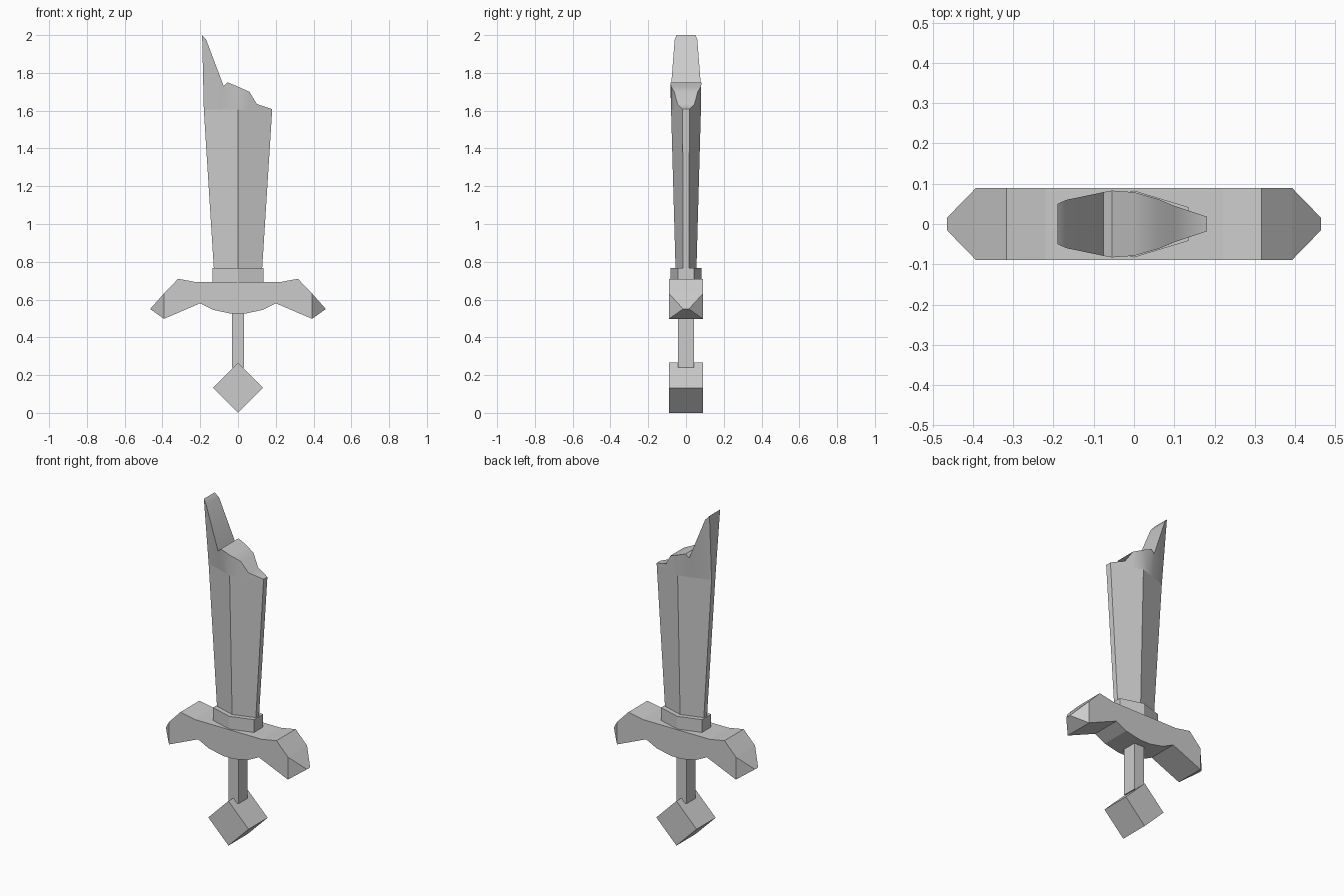
import bpy, bmesh, math

if "Cube" in bpy.data.objects:
    bpy.data.objects.remove(bpy.data.objects["Cube"])


def make(name, bm):
    bmesh.ops.remove_doubles(bm, verts=bm.verts, dist=1e-4)
    bmesh.ops.recalc_face_normals(bm, faces=bm.faces)
    me = bpy.data.meshes.new(name)
    bm.to_mesh(me)
    bm.free()
    ob = bpy.data.objects.new(name, me)
    bpy.context.collection.objects.link(ob)
    return ob


def loft(name, rings):
    """Skin a list of equal-length rings and cap both ends."""
    bm = bmesh.new()
    loops = [[bm.verts.new(p) for p in r] for r in rings]
    n = len(loops[0])
    for a, b in zip(loops, loops[1:]):
        for i in range(n):
            j = (i + 1) % n
            bm.faces.new((a[i], a[j], b[j], b[i]))
    bm.faces.new(loops[0])
    bm.faces.new(loops[-1])
    return make(name, bm)


def box(name, size, loc, tilt=0):
    bpy.ops.mesh.primitive_cube_add(size=1, location=loc, rotation=(0, tilt, 0))
    ob = bpy.context.object
    ob.name = name
    ob.scale = size
    return ob


def hexagon(x, edge, ridge, z):
    return [(x, -edge, z), (x, edge, z), (0, ridge, z),
            (-x, edge, z), (-x, -edge, z), (0, -ridge, z)]


# Pommel and grip
side = 0.2655 / math.sqrt(2)
box("pommel", (side, 0.18, side), (0, 0, 0.1328), math.pi / 4)
box("grip", (0.066, 0.086, 0.30), (0, 0, 0.39))

# Crossguard: mirrored profile extruded in y, with pointed ends
half = [(0.035, 0.525), (0.13, 0.545), (0.20, 0.58), (0.392, 0.498),
        (0.392, 0.632), (0.317, 0.71), (0.22, 0.692)]
profile = half + [(-x, z) for x, z in reversed(half)]
bm = bmesh.new()
front = [bm.verts.new((x, -0.09, z)) for x, z in profile]
back = [bm.verts.new((x, 0.09, z)) for x, z in profile]
bm.faces.new(front)
bm.faces.new(back)
n = len(profile)
ends = {3: 1, 9: -1}
for i in range(n):
    j = (i + 1) % n
    if i in ends:
        a, b = [bm.verts.new((ends[i] * 0.465, y, 0.55)) for y in (-0.015, 0.015)]
        bm.faces.new((front[i], front[j], a))
        bm.faces.new((back[i], back[j], b))
        bm.faces.new((front[i], back[i], b, a))
        bm.faces.new((front[j], back[j], b, a))
    else:
        bm.faces.new((front[i], front[j], back[j], back[i]))
make("crossguard", bm)

# Collar and blade body: flattened hexagons
loft("collar", [hexagon(0.135, 0.042, 0.083, z) for z in (0.68, 0.768)])
loft("blade", [hexagon(0.127, 0.015, 0.055, 0.75), hexagon(0.181, 0.018, 0.079, 1.605)])

# Broken blade end: (base x, top x, top z, top half thickness)
stations = [(-0.181, -0.19, 2.0, 0.05), (-0.17, -0.168, 1.975, 0.06),
            (-0.09, -0.076, 1.73, 0.079), (-0.055, -0.055, 1.75, 0.083),
            (0.0, 0.0, 1.727, 0.079), (0.06, 0.06, 1.70, 0.062),
            (0.10, 0.10, 1.635, 0.045), (0.181, 0.181, 1.608, 0.018)]
rings = []
for bx, tx, tz, ty in stations:
    by = 0.079 - 0.061 * abs(bx) / 0.181
    rings.append([(bx, -by, 1.605), (bx, by, 1.605), (tx, ty, tz), (tx, -ty, tz)])
broken_end = loft("broken_blade_end", rings)
bpy.ops.object.select_all(action='DESELECT')
broken_end.select_set(True)
bpy.context.view_layer.objects.active = broken_end
bpy.ops.object.shade_smooth_by_angle(angle=math.radians(40))
